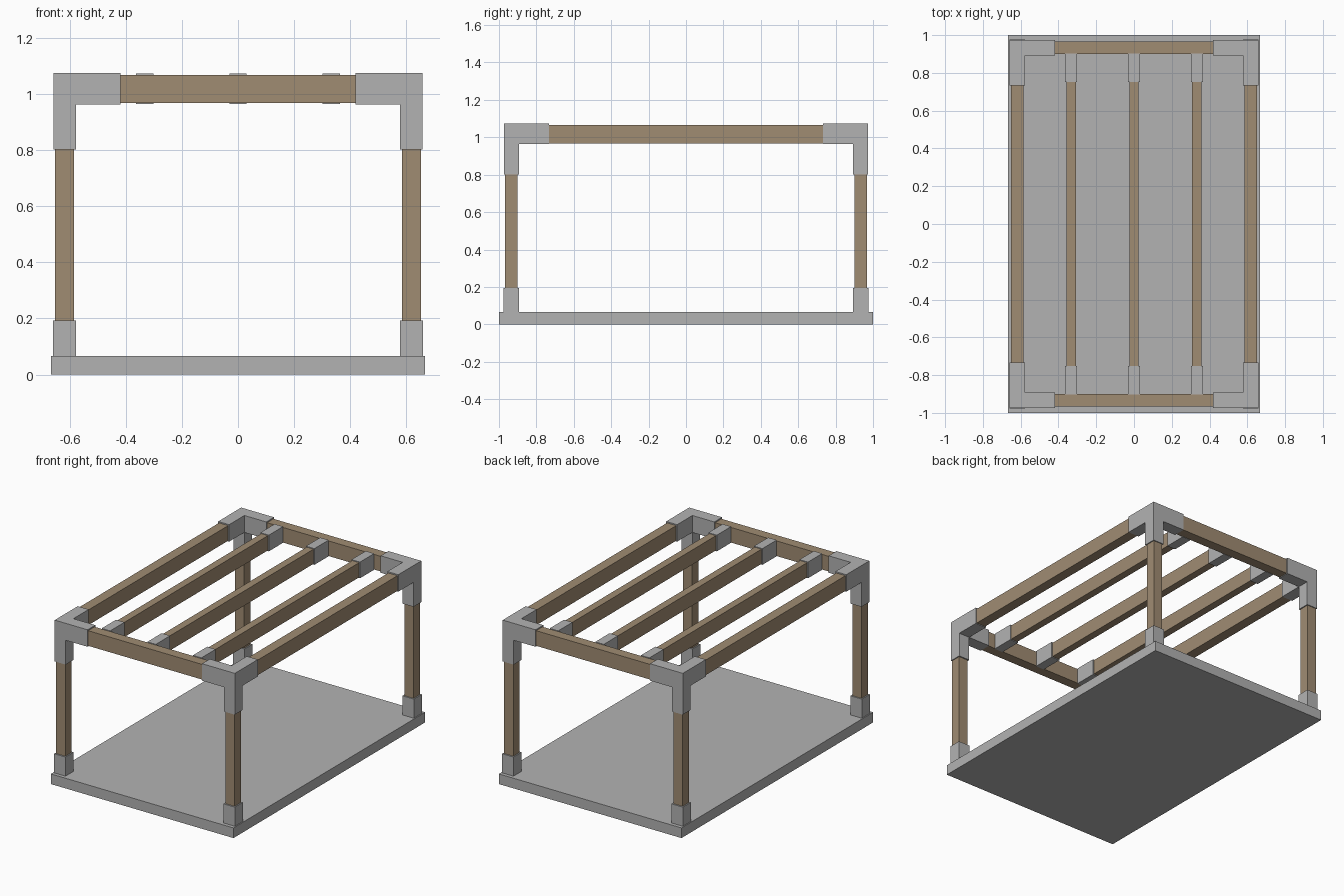
import bpy, bmesh
from mathutils import Vector

if "Cube" in bpy.data.objects:
    bpy.data.objects.remove(bpy.data.objects["Cube"])


def material(name, rgb):
    m = bpy.data.materials.new(name)
    m.diffuse_color = (*rgb, 1)
    m.use_nodes = True
    m.node_tree.nodes["Principled BSDF"].inputs["Base Color"].default_value = m.diffuse_color
    return m


GREY = material("grey_metal", (0.448, 0.448, 0.448))
WOOD = material("tan_wood", (0.352, 0.262, 0.171))


def finish(name, bm, mat):
    bmesh.ops.recalc_face_normals(bm, faces=bm.faces)
    me = bpy.data.meshes.new(name)
    bm.to_mesh(me)
    bm.free()
    me.materials.append(mat)
    ob = bpy.data.objects.new(name, me)
    bpy.context.collection.objects.link(ob)
    return ob


def cube_bm(lo, hi):
    bm = bmesh.new()
    bmesh.ops.create_cube(bm, size=1)
    for v in bm.verts:
        v.co = Vector([(a + b) / 2 + c * (b - a)
                       for a, b, c in zip(lo, hi, v.co)])
    return bm


def box(name, x, y, z, mat):
    lo, hi = zip(sorted(x), sorted(y), sorted(z))
    return finish(name, cube_bm(lo, hi), mat)


def corner_bracket(name, sx, sy):
    """Corner block with three arms: inward along x, inward along y, down."""
    bm = cube_bm((0.578, 0.892, 0.963), (0.658, 0.973, 1.075))
    for axis, end in ((0, 0.418), (1, 0.733), (2, 0.802)):
        bm.normal_update()
        d = Vector((0, 0, 0))
        d[axis] = -1
        face = next(f for f in bm.faces if f.normal.dot(d) > 0.9)
        new = bmesh.ops.extrude_discrete_faces(bm, faces=[face])["faces"][0]
        for v in new.verts:
            v.co[axis] = end
    for v in bm.verts:
        v.co.x *= sx
        v.co.y *= sy
    return finish(name, bm, GREY)


# Floor slab
box("floor_slab", (-0.667, 0.667), (-1, 1), (0, 0.067), GREY)

# Posts with feet and top corner brackets
for sx, xn in ((-1, "left"), (1, "right")):
    for sy, yn in ((-1, "front"), (1, "back")):
        tag = f"{yn}_{xn}"
        box("post_" + tag, (sx * 0.585, sx * 0.652),
            (sy * 0.9, sy * 0.967), (0.067, 0.967), WOOD)
        box("foot_" + tag, (sx * 0.577, sx * 0.66),
            (sy * 0.892, sy * 0.976), (0.067, 0.193), GREY)
        corner_bracket("corner_bracket_" + tag, sx, sy)

# Outer top beams
for s, n in ((-1, "left"), (1, "right")):
    box("side_beam_" + n, (s * 0.585, s * 0.652), (-0.9, 0.9),
        (0.967, 1.067), WOOD)
for s, n in ((-1, "front"), (1, "back")):
    box("end_beam_" + n, (-0.585, 0.585), (s * 0.9, s * 0.967),
        (0.967, 1.067), WOOD)

# Rafters with hanger sleeves at both ends
for x, n in ((-0.333, "left"), (0, "middle"), (0.333, "right")):
    box("rafter_" + n, (x - 0.025, x + 0.025), (-0.9, 0.9),
        (0.97, 1.067), WOOD)
    for s, e in ((-1, "front"), (1, "back")):
        box(f"rafter_hanger_{n}_{e}", (x - 0.031, x + 0.031),
            (s * 0.753, s * 0.902), (0.965, 1.072), GREY)
